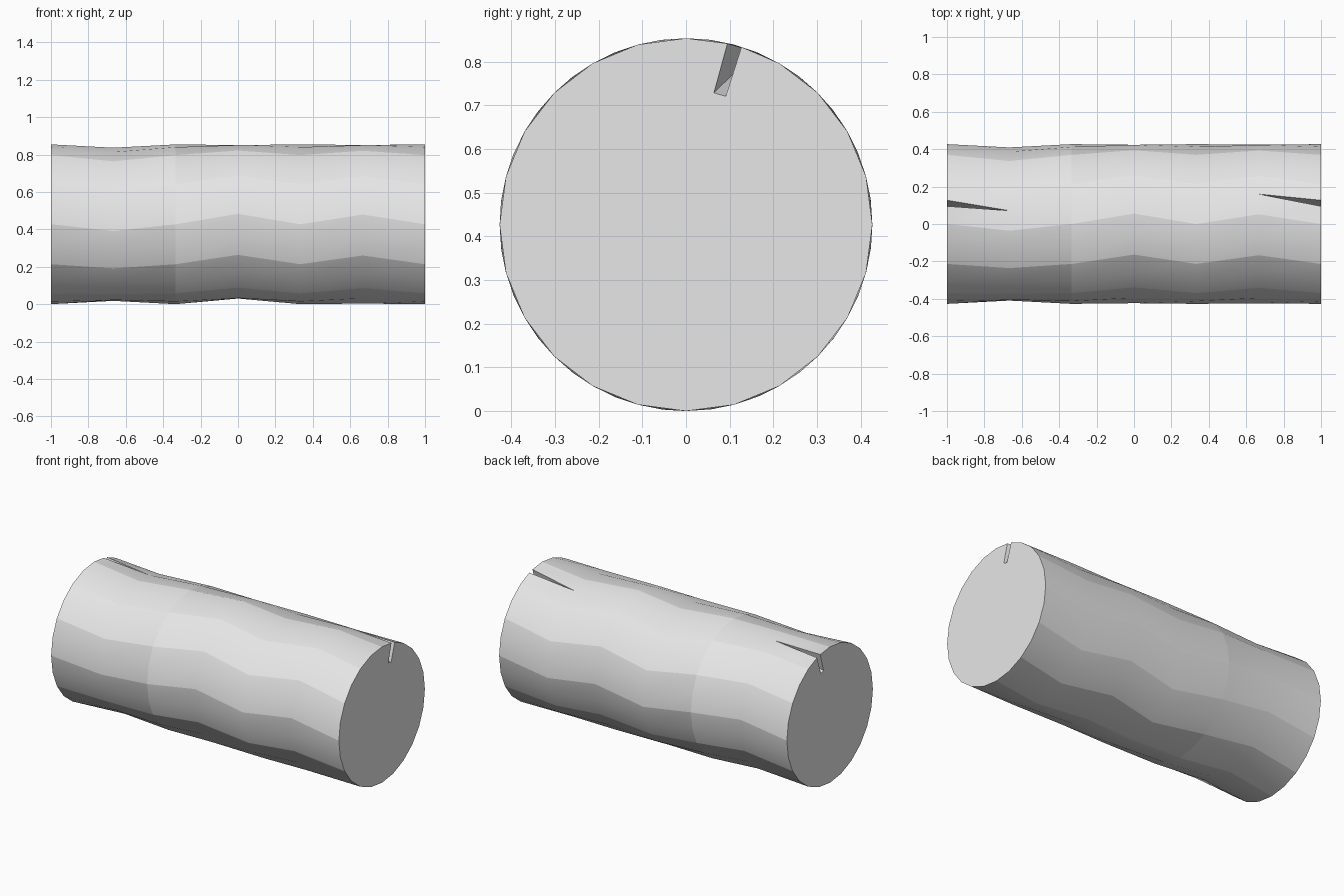
import bpy, bmesh, math

if "Cube" in bpy.data.objects:
    bpy.data.objects.remove(bpy.data.objects["Cube"])

SEG, R = 24, 0.427
# x position, radius, twist in degrees (top turns towards the back)
RINGS = [(-1, R, 0), (-0.667, 0.411, -5), (-0.333, R, 0), (0, R, 7.5),
         (0.333, R, 0), (0.667, R, 7), (1, R, 0)]
SLIT = 1  # rim position of the drying cracks

wood = bpy.data.materials.new("light_grey")
wood.diffuse_color = (0.8, 0.8, 0.8, 1)
wood.use_nodes = True
wood.node_tree.nodes["Principled BSDF"].inputs["Base Color"].default_value = wood.diffuse_color

bm = bmesh.new()


def point(x, r, deg):
    a = math.radians(deg)
    return bm.verts.new((x, r * math.sin(a), R + r * math.cos(a)))


# Twisted rings of the trunk
rings = []
for x, r, twist in RINGS:
    rings.append([point(x, r, i * 360 / SEG + twist) for i in range(SEG)])

# Flattened dent under the middle
for v in rings[3]:
    v.co.z = max(v.co.z, 0.03)

# Each end splits one rim point into a crack: two lips and two floor points
cracks = {}
for k in (0, len(rings) - 1):
    x = RINGS[k][0]
    bm.verts.remove(rings[k][SLIT])
    lip_a = bm.verts.new((x, 0.095, 0.842))
    lip_b = bm.verts.new((x, 0.127, 0.834))
    floor_a = bm.verts.new((x, 0.064, 0.729))
    floor_b = bm.verts.new((x, 0.091, 0.721))
    cracks[k] = (lip_a, floor_a, floor_b, lip_b)
    rings[k][SLIT] = None


def rim(k, i, leading):
    """Rim point, choosing the lip on the proper side of a crack."""
    v = rings[k][i % SEG]
    return v if v else cracks[k][0 if leading else 3]


# Bark
bark = []
for k in range(len(rings) - 1):
    for i in range(SEG):
        f = bm.faces.new((rim(k, i, False), rim(k, i + 1, True),
                          rim(k + 1, i + 1, True), rim(k + 1, i, False)))
        f.smooth = True
        bark.append(f)
        # alternate long edges stay crisp
        if i % 2 == 0:
            bm.edges.get((rim(k, i, False), rim(k + 1, i, False))).smooth = False
        # crisp seam around one ring
        if k == 2:
            bm.edges.get((rim(k, i, False), rim(k, i + 1, True))).smooth = False

# Cut ends and crack walls
for k, crack in cracks.items():
    loop = []
    for i in range(SEG):
        loop += list(crack) if i == SLIT else [rings[k][i]]
    flat = [bm.faces.new(loop)]
    tip = rings[1 if k == 0 else k - 1][SLIT]
    for a, b in zip(crack, crack[1:]):
        flat.append(bm.faces.new((a, b, tip)))
    for f in flat:
        for e in f.edges:
            e.smooth = False

bmesh.ops.recalc_face_normals(bm, faces=bm.faces[:])
mesh = bpy.data.meshes.new("log")
bm.to_mesh(mesh)
bm.free()
mesh.materials.append(wood)
log = bpy.data.objects.new("log", mesh)
bpy.context.collection.objects.link(log)
